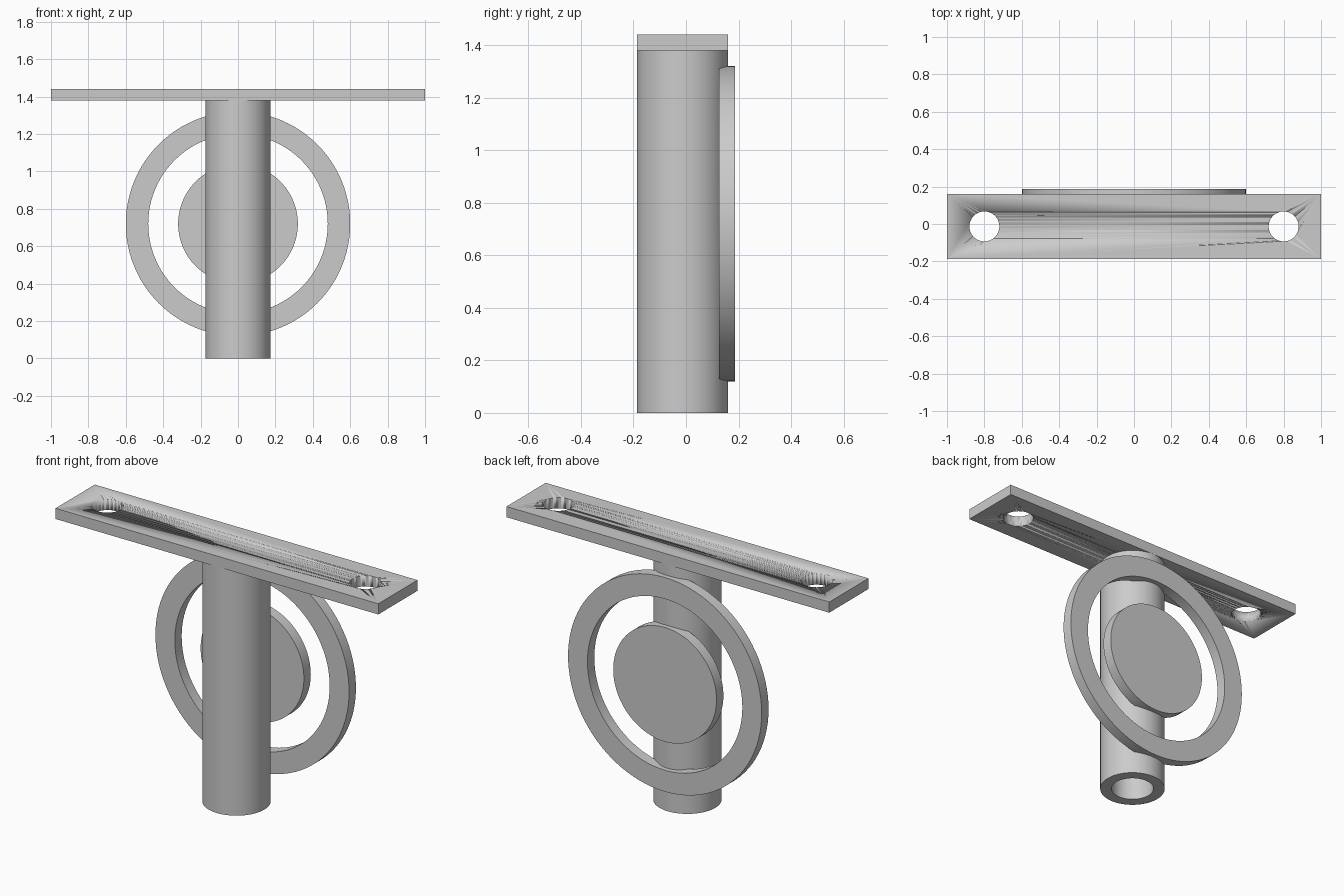
import bpy
import bmesh
import math
from mathutils import Matrix

cube = bpy.data.objects.get("Cube")
if cube:
    bpy.data.objects.remove(cube, do_unlink=True)

grey = bpy.data.materials.new("plain grey")
grey.use_nodes = True
colour = (0.6, 0.6, 0.6, 1)
grey.diffuse_color = colour
grey.node_tree.nodes["Principled BSDF"].inputs["Base Color"].default_value = colour

MID_Y = -0.013   # centre of the tube and plate
WIDTH = 0.347    # tube diameter and plate depth
WHEEL_Z = 0.72
SIDES = 96


def finish(name, bm):
    """Turn a bmesh into a shaded grey object."""
    bmesh.ops.recalc_face_normals(bm, faces=bm.faces)
    mesh = bpy.data.meshes.new(name)
    bm.to_mesh(mesh)
    bm.free()
    obj = bpy.data.objects.new(name, mesh)
    bpy.context.collection.objects.link(obj)
    mesh.materials.append(grey)
    bpy.ops.object.select_all(action='DESELECT')
    obj.select_set(True)
    bpy.context.view_layer.objects.active = obj
    bpy.ops.object.shade_smooth_by_angle(angle=math.radians(30))
    return obj


def disc(name, radius, low, high, matrix):
    """Solid cylinder from low to high along its axis."""
    bm = bmesh.new()
    place = matrix @ Matrix.Translation((0, 0, (low + high) / 2))
    bmesh.ops.create_cone(bm, cap_ends=True, segments=SIDES, radius1=radius,
                          radius2=radius, depth=high - low, matrix=place)
    return finish(name, bm)


def ring(name, outer, inner, low, high, matrix):
    """Spin a rectangular section into a hollow cylinder."""
    bm = bmesh.new()
    section = [bm.verts.new((r, 0, h)) for r, h in
               ((inner, low), (outer, low), (outer, high), (inner, high))]
    edges = [bm.edges.new((section[i], section[(i + 1) % 4])) for i in range(4)]
    bmesh.ops.spin(bm, geom=section + edges, cent=(0, 0, 0), axis=(0, 0, 1),
                   angle=math.tau, steps=SIDES, use_merge=True)
    bmesh.ops.remove_doubles(bm, verts=bm.verts, dist=0.0001)
    bm.transform(matrix)
    return finish(name, bm)


# Upright hollow tube
upright = Matrix.Translation((0, MID_Y, 0))
ring("tube", WIDTH / 2, 0.113, 0, 1.38, upright)

# Ring and disc set into the back of the tube, axis pointing backwards
backwards = Matrix.Translation((0, 0, WHEEL_Z)) @ Matrix.Rotation(-math.pi / 2, 4, 'X')
ring("back_ring", 0.6, 0.48, 0.126, 0.187, backwards)
disc("back_disc", 0.32, 0.126, 0.187, backwards)

# Mounting plate
bm = bmesh.new()
bmesh.ops.create_cube(bm, size=1, matrix=Matrix.Translation((0, MID_Y, 1.41))
                      @ Matrix.Diagonal((2, WIDTH, 0.06, 1)))
plate = finish("mounting_plate", bm)

# Screw holes at both ends
for side, x in (("left", 0.8), ("right", -0.8)):
    cutter = disc(side + "_hole_cutter", 0.08, 1.3, 1.5,
                  Matrix.Translation((x, MID_Y, 0)))
    cutter.hide_render = True
    cutter.hide_set(True)
    cut = plate.modifiers.new(side + "_hole", 'BOOLEAN')
    cut.operation = 'DIFFERENCE'
    cut.solver = 'EXACT'
    cut.object = cutter
